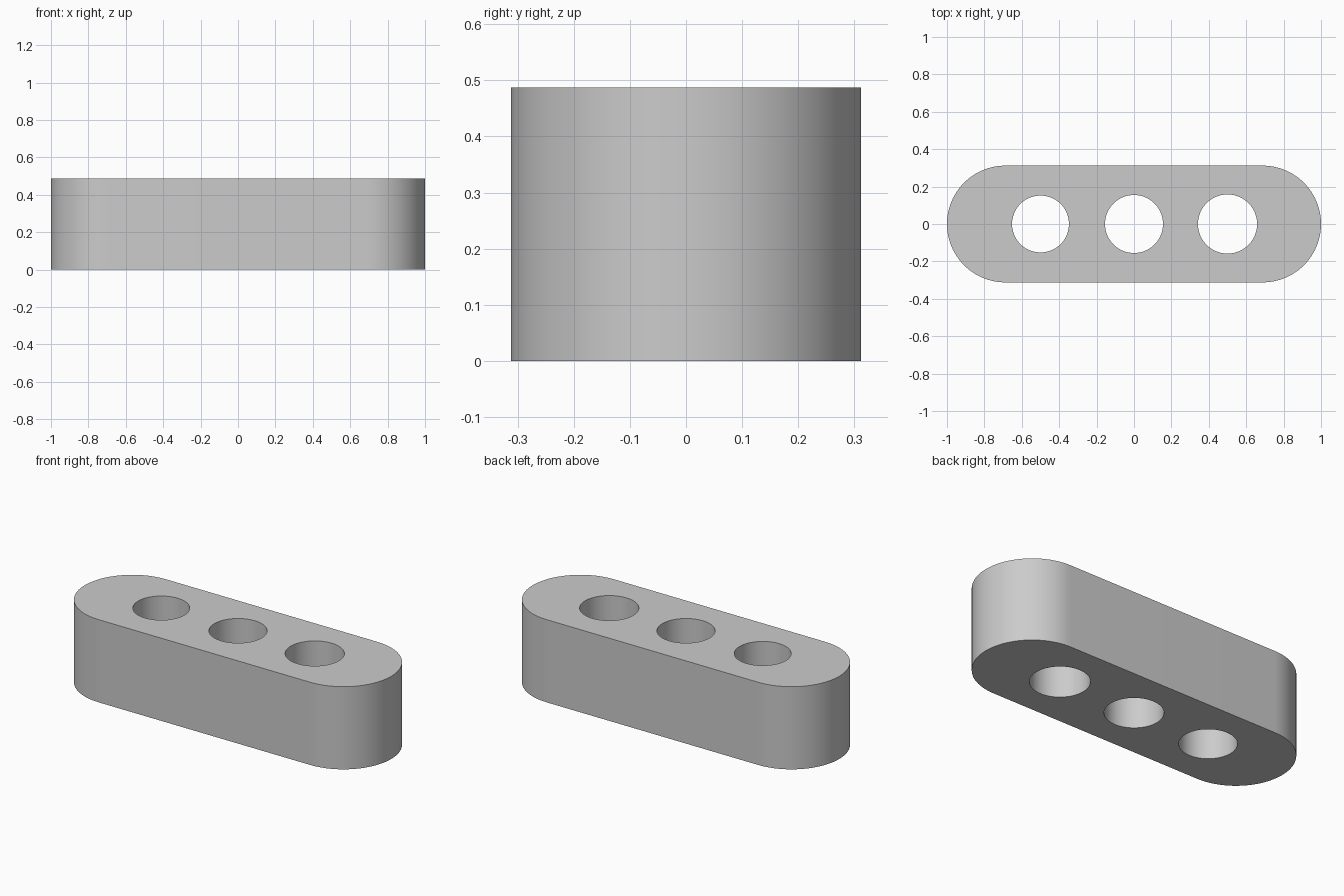
import bpy
import bmesh
from math import cos, sin, pi, radians

if "Cube" in bpy.data.objects:
    bpy.data.objects.remove(bpy.data.objects["Cube"], do_unlink=True)

HEIGHT = 0.487
END_RADIUS = 0.312
HALF_SPAN = 1 - END_RADIUS
HOLES = ((-0.5, 0.152), (0, 0.155), (0.5, 0.158))  # centre x, radius
STEPS = 48

grey = bpy.data.materials.new("light grey")
grey.use_nodes = True
grey.diffuse_color = (0.6, 0.6, 0.6, 1)
grey.node_tree.nodes["Principled BSDF"].inputs["Base Color"].default_value = (0.6, 0.6, 0.6, 1)


def prism(name, outline, bottom, top):
    """Closed solid extruded upwards from a flat outline."""
    bm = bmesh.new()
    base = bm.faces.new([bm.verts.new((x, y, bottom)) for x, y in outline])
    new = bmesh.ops.extrude_face_region(bm, geom=[base])["geom"]
    verts = [v for v in new if isinstance(v, bmesh.types.BMVert)]
    bmesh.ops.translate(bm, verts=verts, vec=(0, 0, top - bottom))
    bmesh.ops.recalc_face_normals(bm, faces=bm.faces)
    mesh = bpy.data.meshes.new(name)
    bm.to_mesh(mesh)
    bm.free()
    mesh.materials.append(grey)
    obj = bpy.data.objects.new(name, mesh)
    bpy.context.collection.objects.link(obj)
    return obj


def arc(cx, radius, start, sweep, count):
    return [(cx + radius * cos(start + sweep * i / count),
             radius * sin(start + sweep * i / count)) for i in range(count + 1)]


# Bar with fully rounded ends
outline = (arc(HALF_SPAN, END_RADIUS, -pi / 2, pi, STEPS)
           + arc(-HALF_SPAN, END_RADIUS, pi / 2, pi, STEPS))
bar = prism("rounded_bar", outline, 0, HEIGHT)

# Three through holes
cutters = []
for x, radius in HOLES:
    circle = arc(x, radius, 0, 2 * pi, 2 * STEPS)[:-1]
    cutter = prism("hole_cutter", circle, -0.1, HEIGHT + 0.1)
    cutter.hide_render = True
    cutters.append(cutter)
    mod = bar.modifiers.new("hole", 'BOOLEAN')
    mod.operation = 'DIFFERENCE'
    mod.solver = 'EXACT'
    mod.object = cutter

# Apply the cuts, then smooth the curved walls and keep the rims sharp
bpy.ops.object.select_all(action='DESELECT')
bpy.context.view_layer.objects.active = bar
bar.select_set(True)
for mod in list(bar.modifiers):
    bpy.ops.object.modifier_apply(modifier=mod.name)
for cutter in cutters:
    bpy.data.objects.remove(cutter, do_unlink=True)
bpy.ops.object.shade_smooth_by_angle(angle=radians(30))
